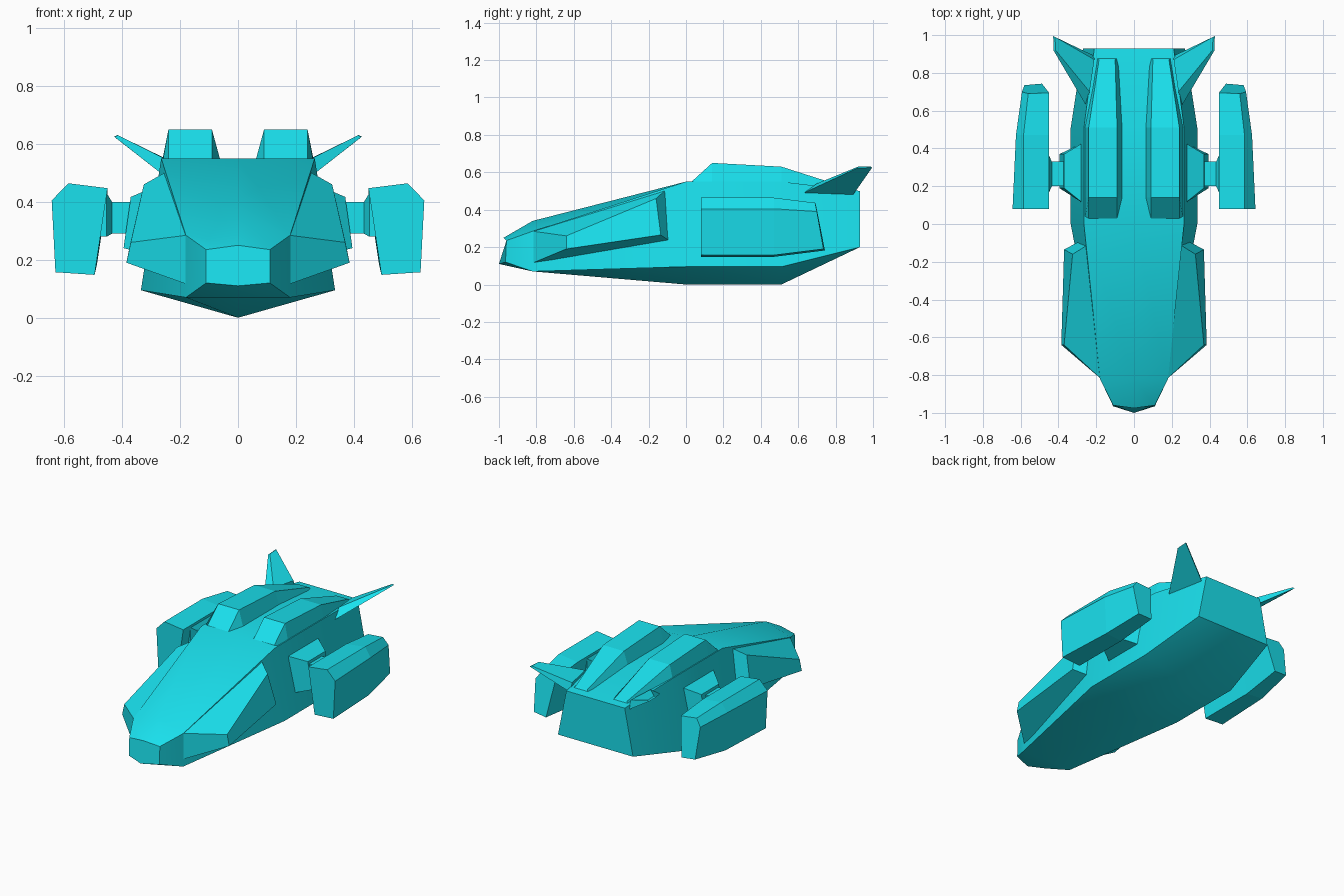
import bpy, bmesh, math

if "Cube" in bpy.data.objects:
    bpy.data.objects.remove(bpy.data.objects["Cube"])

paint = bpy.data.materials.new("cyan_paint")
paint.diffuse_color = (0.01, 0.75, 0.85, 1)
paint.use_nodes = True
paint.node_tree.nodes["Principled BSDF"].inputs["Base Color"].default_value = paint.diffuse_color


def loft(name, rings, mirror=True, smooth=None):
    """Skin a list of equal-length point rings and cap both ends."""
    bm = bmesh.new()
    vs = [[bm.verts.new(p) for p in r] for r in rings]
    n = len(rings[0])
    for a, b in zip(vs, vs[1:]):
        for i in range(n):
            j = (i + 1) % n
            bm.faces.new((a[i], a[j], b[j], b[i]))
    bm.faces.new(vs[0][::-1])
    bm.faces.new(vs[-1])
    bmesh.ops.recalc_face_normals(bm, faces=bm.faces)
    me = bpy.data.meshes.new(name)
    bm.to_mesh(me)
    bm.free()
    me.materials.append(paint)
    ob = bpy.data.objects.new(name, me)
    bpy.context.collection.objects.link(ob)
    if mirror:
        ob.modifiers.new("mirror", 'MIRROR')
    if smooth:
        bpy.ops.object.select_all(action='DESELECT')
        bpy.context.view_layer.objects.active = ob
        ob.select_set(True)
        bpy.ops.object.shade_smooth_by_angle(angle=math.radians(smooth))
    return ob


def hull_ring(keel, chine, shoulder, spine):
    flip = lambda p: (-p[0], p[1], p[2])
    return [keel, chine, shoulder, spine, flip(shoulder), flip(chine)]


def box_ring(x, y0, y1, z0, z1):
    return [(x, y0, z0), (x, y1, z0), (x, y1, z1), (x, y0, z1)]


# Main hull, nose to stern
loft("hull", [
    hull_ring((0, -1, .11), (.11, -.965, .12), (.11, -.96, .235), (0, -.975, .25)),
    hull_ring((0, -.82, .07), (.18, -.82, .07), (.18, -.82, .285), (0, -.82, .34)),
    hull_ring((0, 0, 0), (.335, 0, .095), (.265, 0, .55), (0, 0, .55)),
    hull_ring((0, .51, 0), (.335, .51, .095), (.265, .51, .55), (0, .51, .55)),
    hull_ring((0, .93, .2), (.27, .93, .2), (.21, .93, .5), (0, .93, .5)),
], mirror=False, smooth=42)

# Angled armour panels beside the nose
loft("cheek_panel", [
    [(.175, -.82, .285), (.175, -.82, .115), (.285, -.09, .235), (.245, -.11, .505)],
    [(.37, -.64, .26), (.385, -.64, .19), (.37, -.135, .265), (.325, -.16, .46)],
])

# Raised roof fairings
loft("roof_fairing", [
    [(.06, .03, .54), (.26, .03, .54), (.24, .03, .55), (.09, .03, .55)],
    [(.06, .14, .54), (.262, .14, .54), (.24, .14, .65), (.09, .14, .65)],
    [(.06, .51, .54), (.262, .51, .54), (.24, .51, .63), (.09, .51, .63)],
    [(.08, .89, .49), (.205, .89, .49), (.185, .87, .515), (.10, .87, .515)],
])

# Tail fins
loft("tail_fin", [
    [(.255, .63, .49), (.21, .89, .475), (.21, .87, .53), (.235, .70, .54)],
    [(.425, .917, .623), (.428, .995, .625), (.418, .99, .63), (.415, .92, .63)],
])

# Engine pods, with a slanted rear face
pod = [(.45, .447), (.585, .464), (.643, .405), (.63, .157), (.495, .148)]
tail = [(.45, .695, .425), (.56, .69, .437), (.593, .70, .39),
        (.58, .735, .19), (.487, .743, .182)]
loft("engine_pod", [
    [(x, .08, z) for x, z in pod],
    [(x - (.018 if x > .6 else 0), .47, z) for x, z in pod],
    tail,
])

# Pylons joining the pods to the hull
loft("pylon_base", [
    box_ring(.27, .11, .43, .21, .46),
    [(.395, .19, .24), (.395, .37, .24), (.37, .37, .417), (.37, .19, .417)],
])
loft("pylon_strut", [
    box_ring(.36, .20, .33, .29, .40),
    box_ring(.45, .20, .33, .29, .40),
])
loft("pylon_collar", [
    box_ring(.435, .20, .33, .29, .40),
    box_ring(.453, .16, .37, .28, .43),
    box_ring(.49, .16, .37, .28, .43),
])
